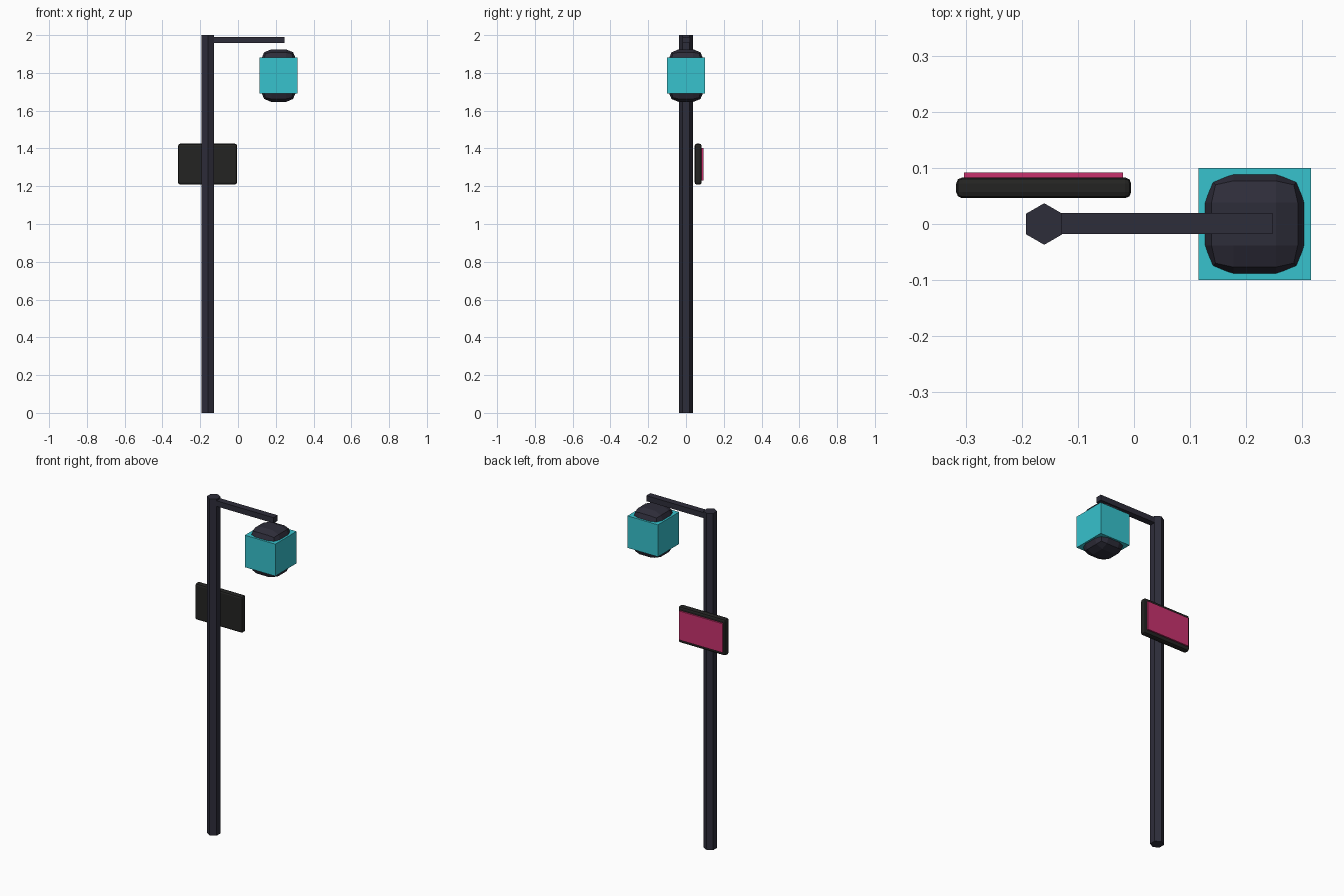
import bpy
import bmesh
import math

cube = bpy.data.objects.get("Cube")
if cube:
    bpy.data.objects.remove(cube, do_unlink=True)


def material(name, rgb):
    m = bpy.data.materials.new(name)
    m.use_nodes = True
    color = (*rgb, 1)
    m.diffuse_color = color
    m.node_tree.nodes["Principled BSDF"].inputs["Base Color"].default_value = color
    return m


slate = material("dark slate", (0.027, 0.026, 0.042))
black = material("soft black", (0.017, 0.017, 0.016))
cyan = material("cyan glow", (0.038, 0.54, 0.61))
magenta = material("magenta screen", (0.58, 0.032, 0.155))


def finish(bm, name, mat):
    mesh = bpy.data.meshes.new(name)
    bm.to_mesh(mesh)
    bm.free()
    mesh.materials.append(mat)
    obj = bpy.data.objects.new(name, mesh)
    bpy.context.collection.objects.link(obj)
    return obj


def box(name, mat, low, high, bevel=0):
    """Box between two corners, optionally with two-step rounded edges."""
    bm = bmesh.new()
    bmesh.ops.create_cube(bm, size=1)
    for v in bm.verts:
        v.co = [(a + b) / 2 + c * (b - a) for a, b, c in zip(low, high, v.co)]
    if bevel:
        bmesh.ops.bevel(bm, geom=bm.edges[:], offset=bevel, segments=2,
                        profile=0.5, affect='EDGES')
    return finish(bm, name, mat)


# Hexagonal pole, with corners pointing to front and back
bm = bmesh.new()
bmesh.ops.create_cone(bm, cap_ends=True, segments=6, radius1=0.037,
                      radius2=0.037, depth=2)
corner = max(bm.verts, key=lambda v: v.co.y).co
if abs(corner.x) > 0.005:
    for v in bm.verts:
        v.co.x, v.co.y = v.co.y, -v.co.x
pole = finish(bm, "pole", slate)
pole.location = (-0.16, 0, 1)

# Arm reaching over the lantern
box("arm", slate, (-0.15, -0.018, 1.957), (0.247, 0.02, 1.99))

# Lantern: rounded core poking out of a glowing box
box("lantern_core", slate, (0.122, -0.093, 1.646), (0.308, 0.093, 1.925), 0.055)
box("lantern_glow", cyan, (0.115, -0.1, 1.692), (0.315, 0.1, 1.882))

# Sign panel on the back of the pole, with its screen
box("sign_frame", black, (-0.317, 0.046, 1.209), (-0.005, 0.083, 1.425), 0.011)
box("sign_screen", magenta, (-0.303, 0.075, 1.231), (-0.02, 0.092, 1.403))
